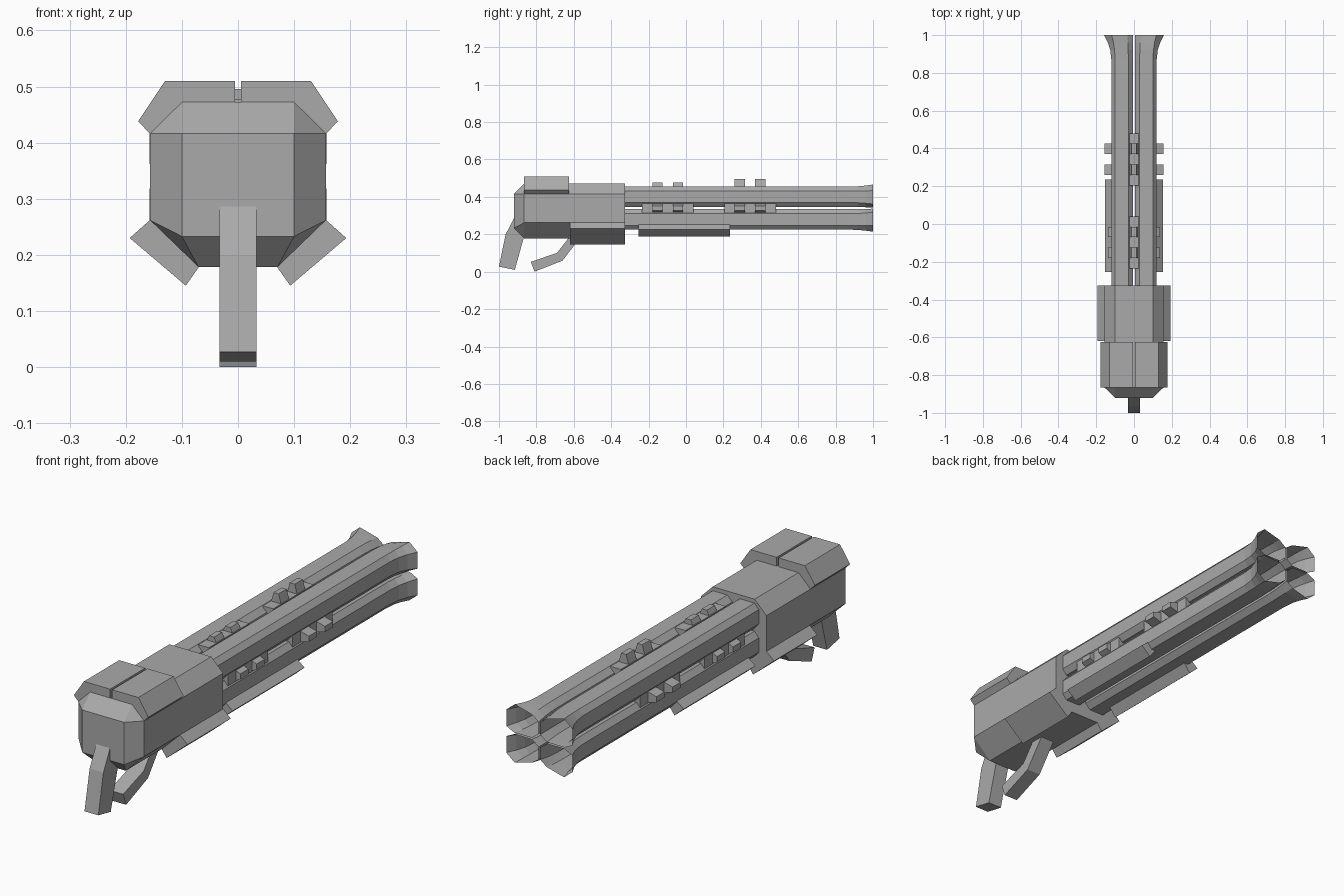
import bpy, bmesh
from mathutils import Vector

cube = bpy.data.objects.get("Cube")
if cube:
    bpy.data.objects.remove(cube)

GREY = (0.4, 0.4, 0.4, 1)
metal = bpy.data.materials.new("plain grey")
metal.use_nodes = True
metal.diffuse_color = GREY
metal.node_tree.nodes["Principled BSDF"].inputs["Base Color"].default_value = GREY


def finish(name, bm):
    bmesh.ops.recalc_face_normals(bm, faces=bm.faces)
    mesh = bpy.data.meshes.new(name)
    bm.to_mesh(mesh)
    bm.free()
    mesh.materials.append(metal)
    obj = bpy.data.objects.new(name, mesh)
    bpy.context.collection.objects.link(obj)
    return obj


def loft(name, rings, caps=True):
    """Skin a list of equal-length point rings."""
    bm = bmesh.new()
    rows = [[bm.verts.new(p) for p in ring] for ring in rings]
    n = len(rows[0])
    for a, b in zip(rows, rows[1:]):
        for i in range(n):
            j = (i + 1) % n
            bm.faces.new((a[i], a[j], b[j], b[i]))
    if caps:
        bm.faces.new(rows[0])
        bm.faces.new(rows[-1])
    return finish(name, bm)


def bar(name, section, y0, y1):
    """Extrude an x-z section along y."""
    return loft(name, [[(x, y, z) for x, z in section] for y in (y0, y1)])


def slab(name, outline, half):
    """Extrude a y-z outline across x."""
    return loft(name, [[(x, y, z) for y, z in outline] for x in (-half, half)])


def mirrored(section, side):
    return [(side * x, z) for x, z in section]


# Receiver: chamfered body with a tapered front cap
half_body = [(0.1, 0.472), (0.157, 0.416), (0.157, 0.262), (0.07, 0.178)]
body = half_body + mirrored(half_body, -1)[::-1]
bar("receiver", body, -0.865, -0.325)
bm = bmesh.new()
for x, z in body:
    bm.verts.new((x, -0.865, z))
for x in (-0.1, 0.1):
    for z in (0.233, 0.416):
        bm.verts.new((x, -0.92, z))
bmesh.ops.convex_hull(bm, input=bm.verts)
bmesh.ops.dissolve_limit(bm, angle_limit=0.01, verts=bm.verts, edges=bm.edges)
finish("receiver_cap", bm)

# Armour plates on the receiver and under the barrels
top_plate = [(0.005, 0.472), (0.005, 0.51), (0.13, 0.51), (0.178, 0.438),
             (0.157, 0.416), (0.1, 0.472)]
low_plate = [(0.157, 0.262), (0.193, 0.23), (0.093, 0.145), (0.07, 0.178)]
fore_plate = [(0.12, 0.252), (0.153, 0.225), (0.11, 0.187), (0.08, 0.225)]
for side, label in ((1, "left"), (-1, "right")):
    bar(label + "_top_plate", mirrored(top_plate, side), -0.865, -0.625)
    bar(label + "_lower_plate", mirrored(low_plate, side), -0.62, -0.325)
    bar(label + "_barrel_plate", mirrored(fore_plate, side), -0.255, 0.235)

# Four open octagonal barrels that flare outward at the muzzle
AXIS = 0.34
tube = [(0.1, 0.115), (0.12, 0.092), (0.12, 0.03), (0.1, 0.006),
        (0.03, 0.006), (0.006, 0.03), (0.006, 0.092), (0.03, 0.115)]
mouth = [(0.118, 0.126), (0.158, 0.093), (0.158, 0.022), (0.12, 0.003),
         (0.035, 0.004), (0.004, 0.028), (0.004, 0.08), (0.035, 0.104)]
flare = [(-0.33, 0), (0.87, 0), (0.92, 0.15), (0.96, 0.48), (1.0, 1)]
for sx, across in ((1, "left"), (-1, "right")):
    for sz, level in ((1, "upper"), (-1, "lower")):
        rings = []
        for y, t in flare:
            pts = [Vector(a).lerp(Vector(b), t) for a, b in zip(tube, mouth)]
            rings.append([(sx * p.x, y, AXIS + sz * p.y) for p in pts])
        loft(f"{level}_{across}_barrel", rings, caps=False)

# Rails with tapered lugs in the top and side troughs
placements = {
    "top": lambda u, h: (u, AXIS + h),
    "left": lambda u, h: (h, AXIS + u),
    "right": lambda u, h: (-h, AXIS + u),
}


def tapered(place, base, top, low, high):
    return [place(*p) for p in ((-base, low), (base, low), (top, high), (-top, high))]


for label, place in placements.items():
    for y, rise, part in ((-0.235, 0.137, "rear"), (0.205, 0.156, "fore")):
        bar(f"{label}_{part}_rail", tapered(place, 0.025, 0.025, 0.06, 0.116), y, y + 0.275)
        for offset in (0.055, 0.165):
            bar(f"{label}_{part}_lug", tapered(place, 0.025, 0.012, 0.11, rise),
                y + offset, y + offset + 0.055)

# Bent grip and lever
slab("grip", [(-1, 0.027), (-0.915, 0.01), (-0.866, 0.187), (-0.84, 0.3),
              (-0.913, 0.3), (-0.965, 0.198)], 0.033)
slab("lever", [(-0.83, 0.053), (-0.81, 0), (-0.66, 0.059), (-0.56, 0.19),
               (-0.62, 0.19), (-0.69, 0.1)], 0.033)
